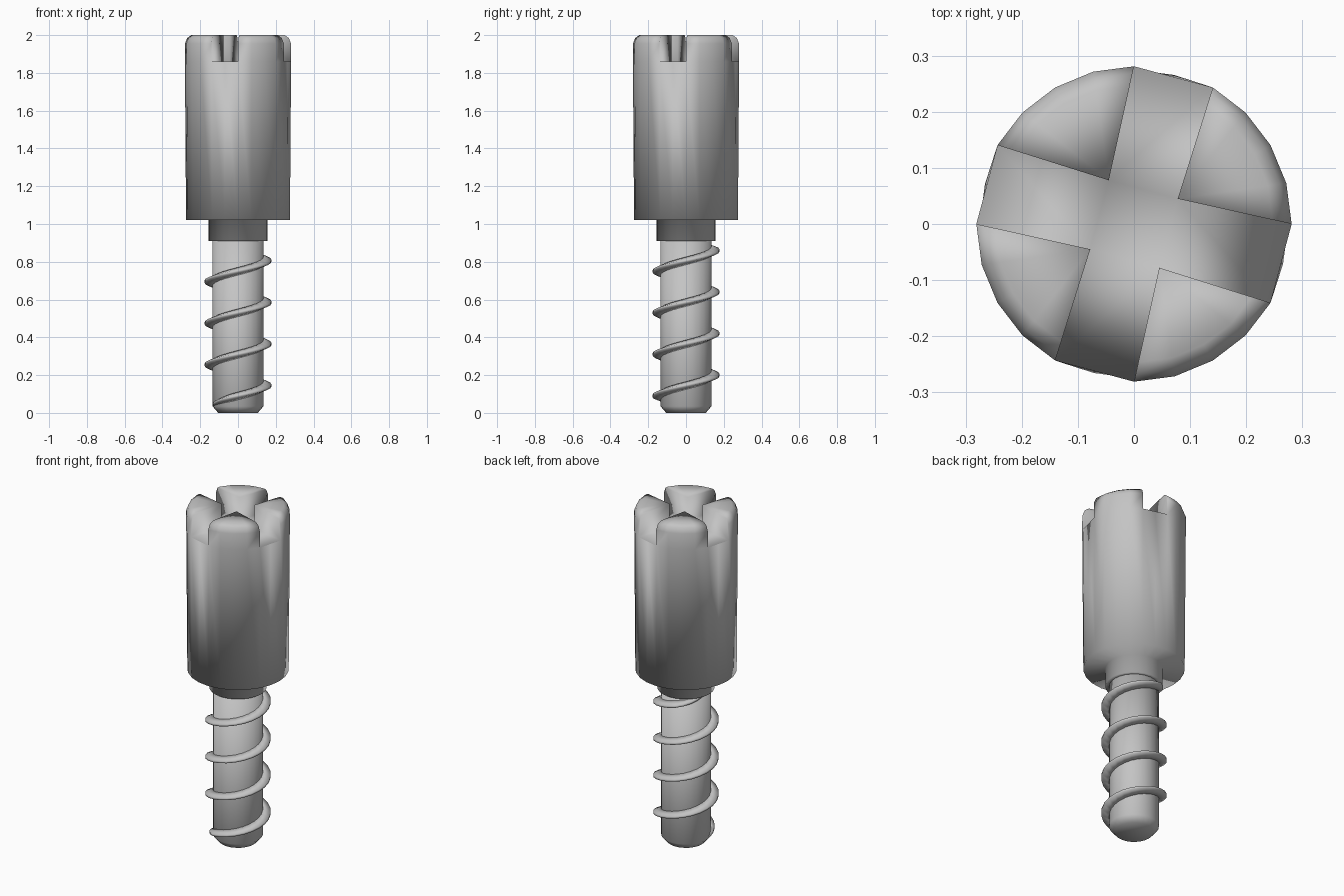
import bpy, bmesh
from math import radians, cos, sin, pi
from mathutils import Vector

cube = bpy.data.objects.get("Cube")
if cube:
    bpy.data.objects.remove(cube, do_unlink=True)

SIDES = 24
STEP = 2 * pi / SIDES

steel = bpy.data.materials.new("grey_steel")
steel.use_nodes = True
colour = (0.55, 0.55, 0.55, 1)
steel.diffuse_color = colour
steel.node_tree.nodes["Principled BSDF"].inputs["Base Color"].default_value = colour


def finish(bm, name):
    bmesh.ops.recalc_face_normals(bm, faces=bm.faces)
    for f in bm.faces:
        f.smooth = True
    mesh = bpy.data.meshes.new(name)
    bm.to_mesh(mesh)
    bm.free()
    mesh.materials.append(steel)
    obj = bpy.data.objects.new(name, mesh)
    bpy.context.collection.objects.link(obj)
    return obj


def polar(r, a, z):
    return Vector((r * cos(a), r * sin(a), z))


def ring(bm, r, z):
    return [bm.verts.new(polar(r, i * STEP, z)) for i in range(SIDES)]


def bridge(bm, a, b, closed=True):
    n = len(a)
    for i in range(n if closed else n - 1):
        j = (i + 1) % n
        bm.faces.new((a[i], a[j], b[j], b[i]))


# Head: round barrel whose upper edge is flattened across the four slots
R, FLOOR = 0.281, 1.86
bm = bmesh.new()
rim = ring(bm, R, FLOOR)
for i in range(5, SIDES, 6):
    rim[i].co.x *= cos(STEP)
    rim[i].co.y *= cos(STEP)
prev = rim
# barrel bottom and the collar under it
for r, z in ((0.275, 1.02), (0.155, 1.02), (0.155, 0.91), (0.13, 0.91)):
    loop = ring(bm, r, z)
    bridge(bm, prev, loop)
    prev = loop
bm.faces.new(prev)

# Slot floor
corners = [bm.verts.new(polar(0.09, radians(30 + 90 * k), FLOOR)) for k in range(4)]
bm.faces.new(corners)
for k in range(4):
    s = 6 * k + 4
    bm.faces.new((corners[k], rim[s], rim[s + 1], rim[(s + 2) % SIDES],
                  corners[(k + 1) % 4]))

# Four raised lobes with a rounded outer edge
for k in range(4):
    base = rim[6 * k:6 * k + 5]
    centre = corners[k].co.copy()
    prev = base + [corners[k]]
    for t, z in ((0, 1.955), (0.06, 1.985), (0.17, 2.0)):
        loop = []
        for v in base:
            p = v.co.lerp(centre, t)
            p.z = z
            loop.append(bm.verts.new(p))
        if t == 0:
            lower = loop
            bridge(bm, base, loop, closed=False)
        else:
            bridge(bm, outer, loop, closed=False)
        outer = loop
        if t == 0:
            ends = [[loop[0]], [loop[-1]]]
        else:
            ends[0].append(loop[0])
            ends[1].append(loop[-1])
    peak = bm.verts.new((centre.x, centre.y, 2.0))
    bm.faces.new(outer + [peak])
    bm.faces.new([corners[k], base[0]] + ends[0] + [peak])
    bm.faces.new([corners[k], base[-1]] + ends[1] + [peak])
finish(bm, "slotted_head")

# Shaft with a chamfered tip
bm = bmesh.new()
prev = ring(bm, 0.135, 0.93)
bm.faces.new(prev)
for r, z in ((0.135, 0.035), (0.105, 0.0)):
    loop = ring(bm, r, z)
    bridge(bm, prev, loop)
    prev = loop
bm.faces.new(prev)
finish(bm, "shaft")

# Helical thread, fading into the shaft at both ends
TURNS, PITCH, START = 4, 0.22, 0.035
bm = bmesh.new()
count = TURNS * SIDES
sections = []
for i in range(count + 1):
    fade = min(1, i / 5, (count - i) / 5)
    a, z = pi + i * STEP, START + PITCH * i / SIDES
    tip = 0.128 + 0.049 * fade
    root, edge = 0.008 + 0.016 * fade, 0.006
    sections.append([bm.verts.new(polar(r, a, max(0.005, z + h))) for r, h in
                     ((0.125, -root), (tip, -edge), (tip, edge), (0.125, root))])
for a, b in zip(sections, sections[1:]):
    bridge(bm, a, b)
bm.faces.new(sections[0])
bm.faces.new(sections[-1])
finish(bm, "thread")
